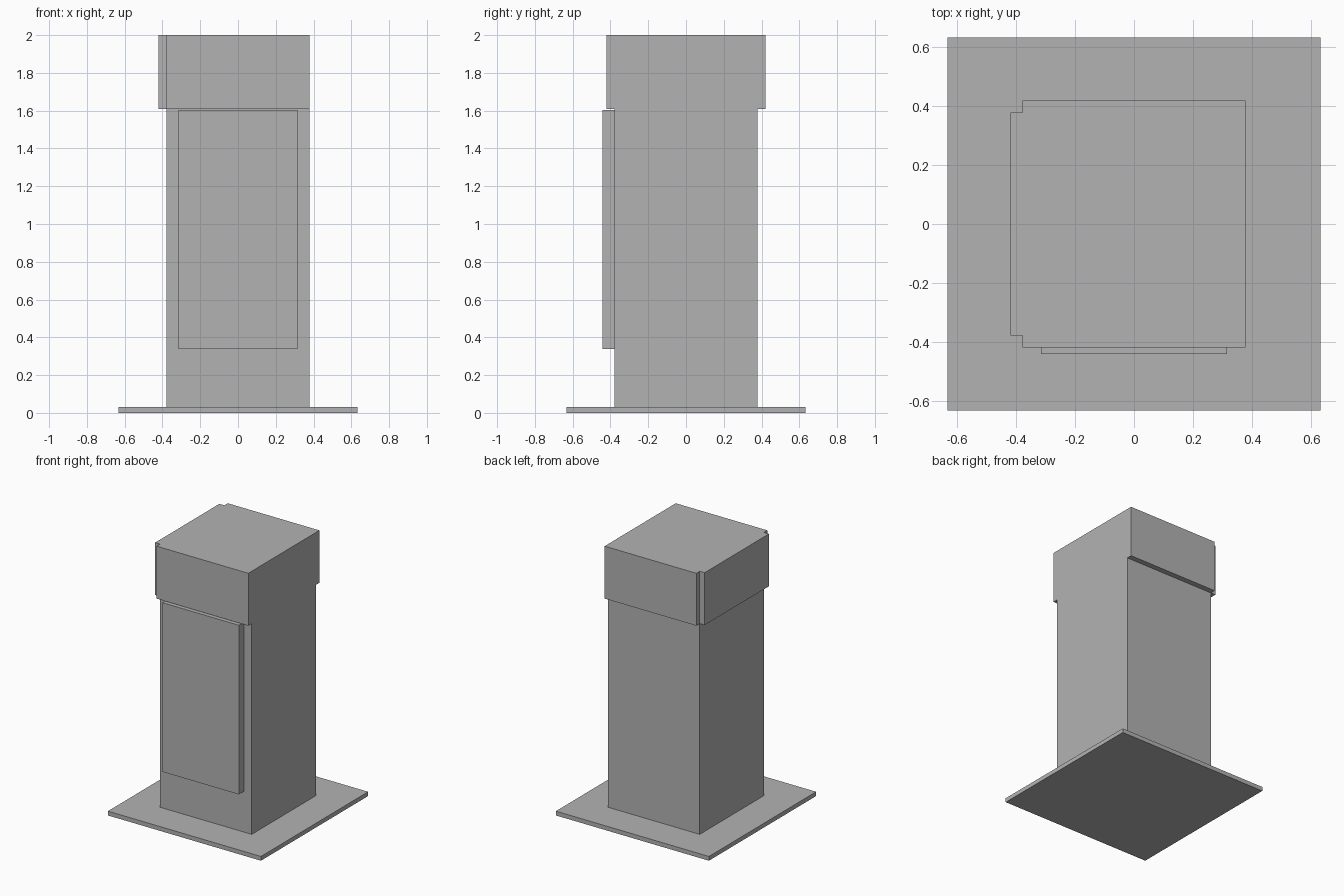
import bpy

cube = bpy.data.objects.get("Cube")
if cube:
    bpy.data.objects.remove(cube, do_unlink=True)

# One plain grey for the whole model
GREY = (0.45, 0.45, 0.45, 1.0)
grey = bpy.data.materials.new("plain_grey")
grey.use_nodes = True
grey.diffuse_color = GREY
grey.node_tree.nodes["Principled BSDF"].inputs["Base Color"].default_value = GREY


def box(name, low, high):
    """Add a flat-sided box between two opposite corners."""
    centre = [(a + b) / 2 for a, b in zip(low, high)]
    bpy.ops.mesh.primitive_cube_add(size=1, location=centre)
    obj = bpy.context.object
    obj.name = name
    obj.scale = [b - a for a, b in zip(low, high)]
    bpy.ops.object.transform_apply(location=False, rotation=False, scale=True)
    obj.data.materials.append(grey)
    return obj


BASE, BASE_TOP = 0.633, 0.032   # base half width and thickness
BODY, TOP = 0.379, 2.0          # body half width and full height
SIGN, SIGN_LOW = 0.42, 1.608    # outer face and lower edge of header plates

# Base slab and square body
box("base_slab", (-BASE, -BASE, 0), (BASE, BASE, BASE_TOP))
box("body", (-BODY, -BODY, BASE_TOP), (BODY, BODY, TOP))

# Header plates on the front, back and right sides
box("front_header", (-BODY, -SIGN, SIGN_LOW), (BODY, -BODY, TOP))
box("back_header", (-BODY, BODY, SIGN_LOW), (BODY, SIGN, TOP))
box("right_header", (-SIGN, -BODY, SIGN_LOW), (-BODY, BODY, TOP))

# Raised door panel below the front header
box("front_door", (-0.316, -0.442, 0.338), (0.316, -BODY, 1.603))
